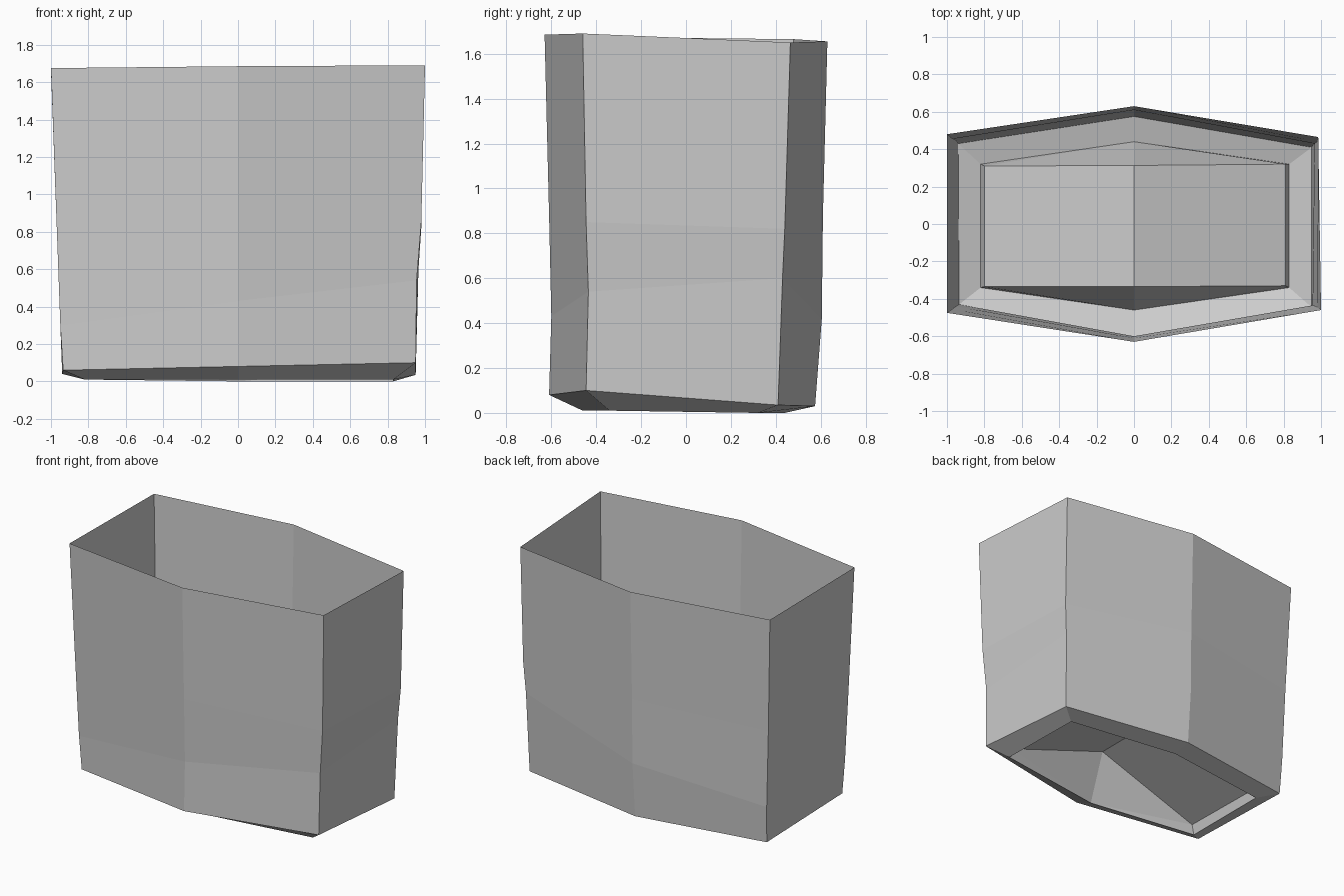
import bpy
import bmesh

default = bpy.data.objects.get("Cube")
if default:
    bpy.data.objects.remove(default, do_unlink=True)

grey = bpy.data.materials.new("plain grey")
grey.use_nodes = True
colour = (0.6, 0.6, 0.6, 1)
grey.diffuse_color = colour
grey.node_tree.nodes["Principled BSDF"].inputs["Base Color"].default_value = colour


def make_ring(bm, points):
    return [bm.verts.new(p) for p in points]


def bridge(bm, low, high):
    """Join two six-sided rings with quads."""
    for i in range(len(low)):
        j = (i + 1) % len(low)
        bm.faces.new((low[i], low[j], high[j], high[i]))


def finish(bm, name):
    mesh = bpy.data.meshes.new(name)
    bm.to_mesh(mesh)
    bm.free()
    mesh.materials.append(grey)
    obj = bpy.data.objects.new(name, mesh)
    bpy.context.collection.objects.link(obj)


# Ring order: front left of the view, front middle, front right,
# back right, back middle, back left
foot = [(-0.82, -0.34, 0.01), (0, -0.46, 0.01), (0.83, -0.34, 0.01),
        (0.83, 0.32, 0), (0, 0.44, 0), (-0.82, 0.32, 0.01)]
edge = [(-0.935, -0.43, 0.06), (0, -0.61, 0.08), (0.95, -0.445, 0.10),
        (0.95, 0.41, 0.035), (0, 0.575, 0.03), (-0.94, 0.43, 0.04)]
bend = [(-0.95, -0.44, 0.30), (0, -0.60, 0.43), (0.955, -0.435, 0.54),
        (0.965, 0.43, 0.60), (0, 0.605, 0.42), (-0.95, 0.445, 0.30)]
waist = [(-0.97, -0.455, 0.85), (0, -0.61, 0.88), (0.98, -0.445, 0.85),
         (0.98, 0.44, 0.82), (0, 0.61, 0.88), (-0.97, 0.455, 0.85)]
rim = [(-1, -0.475, 1.675), (0, -0.63, 1.685), (1, -0.46, 1.69),
       (0.985, 0.465, 1.65), (0, 0.63, 1.655), (-1, 0.48, 1.665)]

# Thin open wall with a chamfered foot
bm = bmesh.new()
rings = [make_ring(bm, r) for r in (foot, edge, bend, waist, rim)]
for low, high in zip(rings, rings[1:]):
    bridge(bm, low, high)
finish(bm, "container_wall")

# Raised floor folded along a central ridge
bm = bmesh.new()
base = make_ring(bm, foot)
fl, fr, br, bl = make_ring(bm, [(-0.80, -0.335, 0.08), (0.81, -0.33, 0.08),
                                (0.81, 0.32, 0.07), (-0.80, 0.31, 0.07)])
front, back = make_ring(bm, [(0, -0.335, 0.36), (0, 0.313, 0.36)])
floor_faces = [
    (fl, front, back, bl), (front, fr, br, back),
    (base[1], front, fl), (base[1], fr, front),
    (base[4], back, br), (base[4], bl, back),
    (base[0], fl, bl, base[5]), (base[2], base[3], br, fr),
    (base[0], base[1], fl), (base[1], base[2], fr),
    (base[3], base[4], br), (base[4], base[5], bl),
]
for corners in floor_faces:
    bm.faces.new(corners)
bmesh.ops.recalc_face_normals(bm, faces=bm.faces)
if front.link_faces[0].normal.z < 0:
    bmesh.ops.reverse_faces(bm, faces=bm.faces)
finish(bm, "folded_floor")
